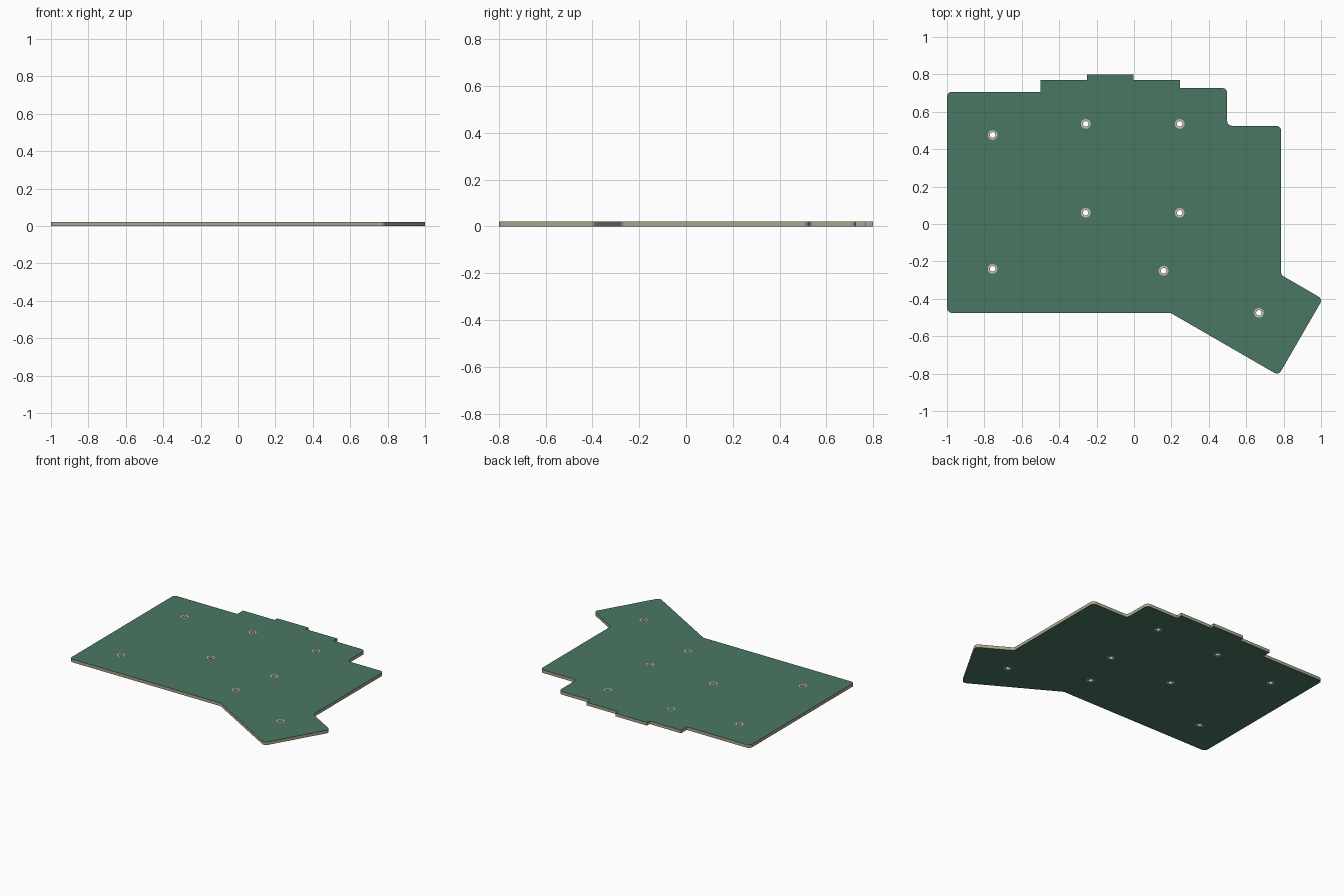
import bpy, bmesh, math
from mathutils import Vector

if "Cube" in bpy.data.objects:
    bpy.data.objects.remove(bpy.data.objects["Cube"])

THICK, SKIN = 0.022, 0.001
HOLE_R, PAD_R, CORNER_R = 0.015, 0.026, 0.026

# Board outline: x, y, corner radius (0 = sharp)
R = CORNER_R
OUTLINE = [(-1, -0.475, R), (0.195, -0.475, R), (0.773, -0.809, R),
           (1.009, -0.401, R), (0.786, -0.272, R), (0.786, 0.525, R),
           (0.498, 0.525, R), (0.498, 0.727, R), (0.246, 0.727, 0),
           (0.246, 0.77, 0), (-0.003, 0.77, 0), (-0.003, 0.8, 0),
           (-0.25, 0.8, 0), (-0.25, 0.77, 0), (-0.5, 0.77, 0),
           (-0.5, 0.706, 0), (-1, 0.706, R)]
HOLES = [(-0.756, 0.476), (-0.258, 0.535), (0.244, 0.535), (-0.258, 0.06),
         (0.244, 0.06), (-0.756, -0.24), (0.158, -0.25), (0.668, -0.475)]


def material(name, rgb):
    m = bpy.data.materials.new(name)
    m.diffuse_color = (*rgb, 1)
    m.use_nodes = True
    m.node_tree.nodes["Principled BSDF"].inputs["Base Color"].default_value = m.diffuse_color
    return m


def rounded(outline, steps=6):
    """Replace each corner with a tangent arc of its radius."""
    pts = []
    for i, (x, y, r) in enumerate(outline):
        p = Vector((x, y))
        if r == 0:
            pts.append(p)
            continue
        a = (Vector(outline[i - 1][:2]) - p).normalized()
        b = (Vector(outline[(i + 1) % len(outline)][:2]) - p).normalized()
        half = a.angle(b) / 2
        c = p + (a + b).normalized() * r / math.sin(half)
        start = (p + a * r / math.tan(half) - c).normalized()
        end = (p + b * r / math.tan(half) - c).normalized()
        pts += [c + r * start.slerp(end, k / steps) for k in range(steps + 1)]
    return pts


def circle(center, r, n=32):
    return [Vector(center) + r * Vector((math.cos(t), math.sin(t)))
            for t in (2 * math.pi * k / n for k in range(n))]


def slab(name, loops, z0, z1, mat):
    """Filled flat profile (inner loops become holes) with thickness."""
    cu = bpy.data.curves.new(name, 'CURVE')
    cu.dimensions, cu.fill_mode, cu.extrude = '2D', 'BOTH', (z1 - z0) / 2
    for loop in loops:
        s = cu.splines.new('POLY')
        s.points.add(len(loop) - 1)
        for pt, co in zip(s.points, loop):
            pt.co = (co.x, co.y, 0, 1)
        s.use_cyclic_u = True
    ob = bpy.data.objects.new(name, cu)
    bpy.context.collection.objects.link(ob)
    bpy.ops.object.select_all(action='DESELECT')
    ob.select_set(True)
    bpy.context.view_layer.objects.active = ob
    bpy.ops.object.convert(target='MESH')
    ob = bpy.context.object
    bm = bmesh.new()
    bm.from_mesh(ob.data)
    bmesh.ops.remove_doubles(bm, verts=bm.verts, dist=1e-5)
    bmesh.ops.translate(bm, verts=bm.verts, vec=(0, 0, (z0 + z1) / 2))
    bmesh.ops.recalc_face_normals(bm, faces=bm.faces)
    bm.to_mesh(ob.data)
    bm.free()
    ob.data.materials.clear()
    ob.data.materials.append(mat)
    bpy.ops.object.shade_smooth_by_angle(angle=math.radians(30))
    return ob


green = material("solder_mask_green", (0.07, 0.185, 0.125))
tan = material("substrate_tan", (0.42, 0.39, 0.28))
metal = material("pad_metal", (0.55, 0.52, 0.49))

# Core and the coloured skins, each pierced at the mounting holes
board = [rounded(OUTLINE)] + [circle(h, PAD_R) for h in HOLES]
slab("board_core", board, SKIN, THICK - SKIN, tan)
slab("top_mask", board, THICK - SKIN, THICK, green)
slab("bottom_mask", board, 0, SKIN, green)

# Plated rings lining the mounting holes
rings = [circle(h, r) for h in HOLES for r in (PAD_R, HOLE_R)]
slab("mounting_hole_rings", rings, 0, THICK, metal)
